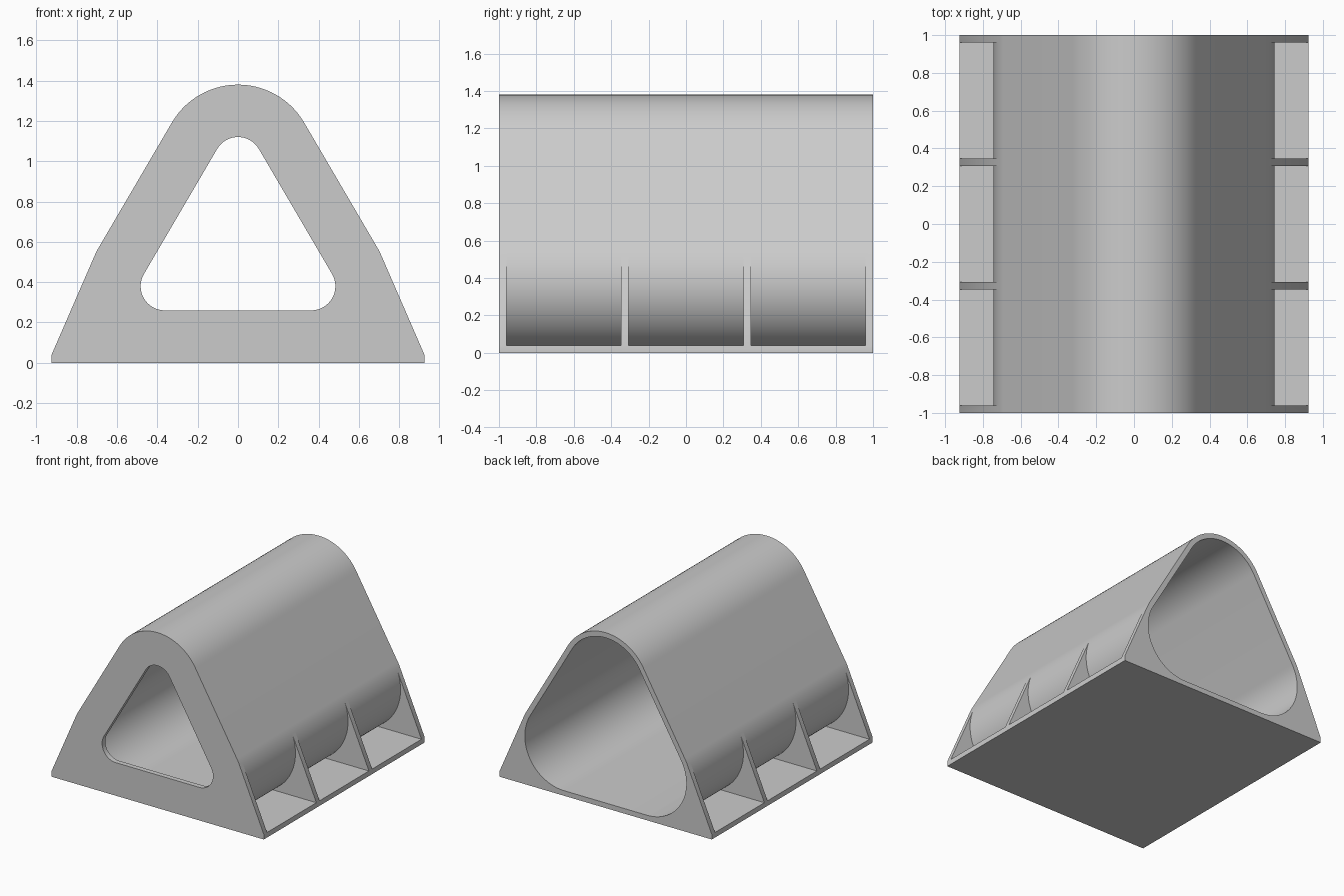
import bpy, bmesh, math

cube = bpy.data.objects.get("Cube")
if cube:
    bpy.data.objects.remove(cube, do_unlink=True)

BASE_X, WALL = 0.925, 0.04
RADIUS = 0.38                       # outer corner radius of the tube
CORNER_X, CORNER_Z, PEAK_Z = 0.363, 0.38, 1.0

grey = bpy.data.materials.new("light_grey")
grey.use_nodes = True
grey.diffuse_color = (0.6, 0.6, 0.6, 1)
grey.node_tree.nodes["Principled BSDF"].inputs["Base Color"].default_value = (0.6, 0.6, 0.6, 1)


def arc(cx, cz, r, start, end, steps=28):
    return [(cx + r * math.cos(start + (end - start) * i / steps),
             cz + r * math.sin(start + (end - start) * i / steps)) for i in range(steps + 1)]


# Direction of the sloping side's outward normal
SLOPE = math.atan2(CORNER_X, PEAK_Z - CORNER_Z)


def rounded_triangle(r):
    return (arc(CORNER_X, CORNER_Z, r, -math.pi / 2, SLOPE)
            + arc(0, PEAK_Z, r, SLOPE, math.pi - SLOPE)
            + arc(-CORNER_X, CORNER_Z, r, math.pi - SLOPE, 1.5 * math.pi))


def extrude(name, profile, y0, y1):
    bm = bmesh.new()
    face = bm.faces.new([bm.verts.new((x, y0, z)) for x, z in profile])
    out = bmesh.ops.extrude_face_region(bm, geom=[face])
    verts = [v for v in out["geom"] if isinstance(v, bmesh.types.BMVert)]
    bmesh.ops.translate(bm, verts=verts, vec=(0, y1 - y0, 0))
    bmesh.ops.recalc_face_normals(bm, faces=bm.faces[:])
    mesh = bpy.data.meshes.new(name)
    bm.to_mesh(mesh)
    bm.free()
    mesh.materials.append(grey)
    obj = bpy.data.objects.new(name, mesh)
    bpy.context.collection.objects.link(obj)
    return obj


# Body silhouette: rounded peak, sloping sides, feet tangent to the lower corners
dx, dz = BASE_X - CORNER_X, WALL - CORNER_Z
tangent = math.atan2(dz, dx) + math.acos(RADIUS / math.hypot(dx, dz))
foot = [(BASE_X, 0), (BASE_X, WALL)]
side = foot + arc(CORNER_X, CORNER_Z, RADIUS, tangent, SLOPE, 10)
peak = arc(0, PEAK_Z, RADIUS, SLOPE, math.pi - SLOPE)
body = extrude("ribbed_tube_body", side + peak + [(-x, z) for x, z in reversed(side)], -1, 1)

# Tube cavity, open at the back, and the smaller opening in the front wall
cutters = [extrude("cavity_cutter", rounded_triangle(RADIUS - WALL), -1 + WALL, 1.1),
           extrude("front_opening_cutter", rounded_triangle(0.12), -1.1, -0.9)]

# Three bays on each side, leaving four ribs and the base plate
floor_angle = math.asin((WALL - CORNER_Z) / RADIUS)
bay = arc(CORNER_X, CORNER_Z, RADIUS, floor_angle, tangent)
bay += [(1.1, bay[-1][1]), (1.1, WALL)]
pitch = (2 - WALL) / 3
for sign in (-1, 1):
    for i in range(3):
        y = -1 + WALL + i * pitch
        cutters.append(extrude("bay_cutter", [(sign * x, z) for x, z in bay],
                               y, y + pitch - WALL))

for cutter in cutters:
    cutter.hide_render = True
    mod = body.modifiers.new(cutter.name, "BOOLEAN")
    mod.operation = "DIFFERENCE"
    mod.solver = "EXACT"
    mod.object = cutter

# Bake the cuts and discard the cutters
bpy.context.view_layer.update()
result = bpy.data.meshes.new_from_object(body.evaluated_get(bpy.context.evaluated_depsgraph_get()))
body.modifiers.clear()
body.data = result
for cutter in cutters:
    bpy.data.objects.remove(cutter, do_unlink=True)

# Smooth the rounded walls and keep the rims sharp
bpy.ops.object.select_all(action="DESELECT")
body.select_set(True)
bpy.context.view_layer.objects.active = body
bpy.ops.object.shade_smooth_by_angle(angle=math.radians(30))
